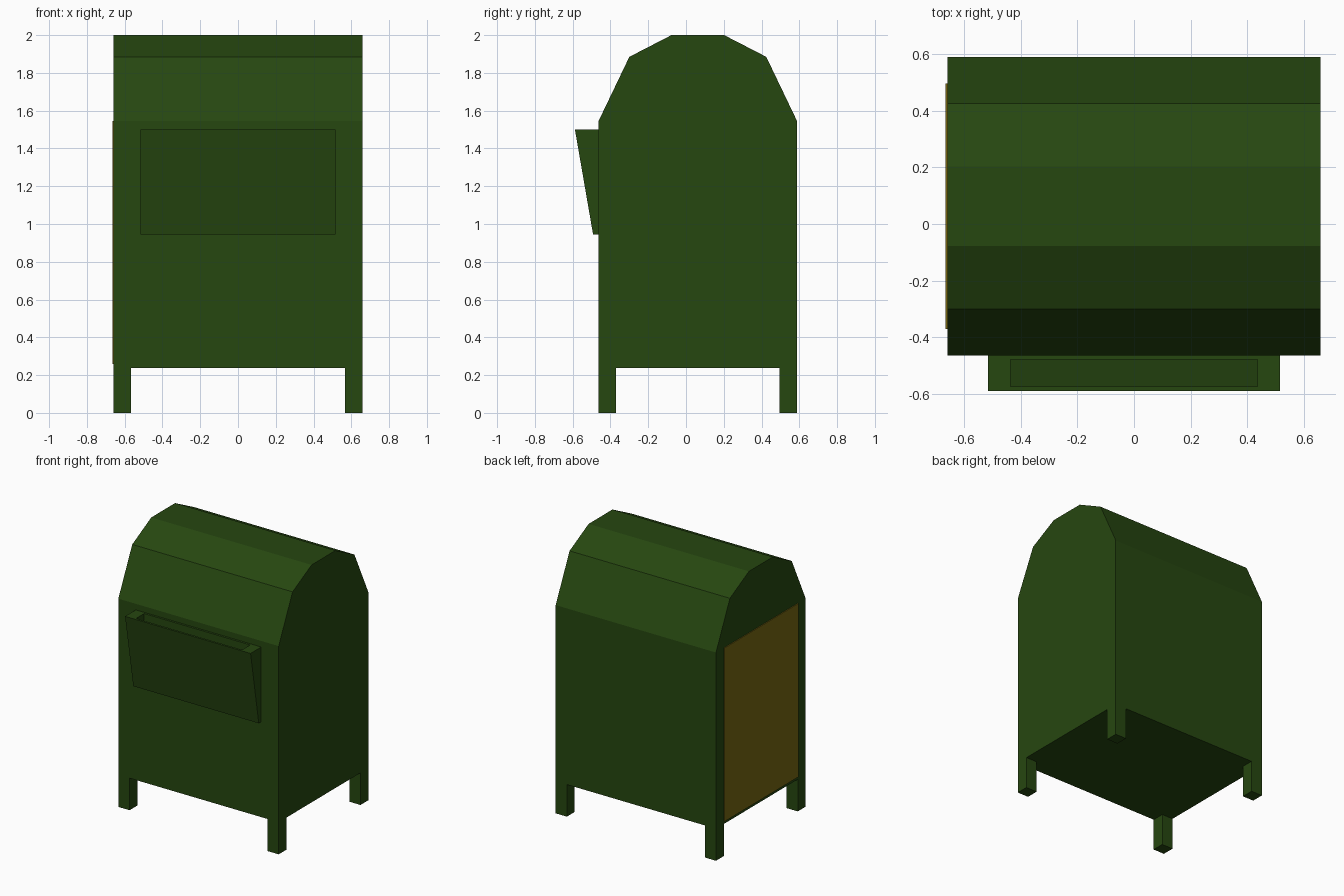
import bpy
import bmesh

default = bpy.data.objects.get("Cube")
if default:
    bpy.data.objects.remove(default, do_unlink=True)


def make_material(name, rgb):
    mat = bpy.data.materials.new(name)
    mat.use_nodes = True
    color = (*rgb, 1.0)
    mat.diffuse_color = color
    mat.node_tree.nodes["Principled BSDF"].inputs["Base Color"].default_value = color
    return mat


GREEN = make_material("dark green", (0.0195, 0.063, 0.0052))
OCHRE = make_material("ochre", (0.18, 0.135, 0.006))


def finish(bm, name, mat):
    bmesh.ops.recalc_face_normals(bm, faces=bm.faces)
    mesh = bpy.data.meshes.new(name)
    bm.to_mesh(mesh)
    bm.free()
    mesh.materials.append(mat)
    obj = bpy.data.objects.new(name, mesh)
    bpy.context.collection.objects.link(obj)
    return obj


def prism(profile, x0, x1):
    """Extrude a (y, z) outline along x."""
    bm = bmesh.new()
    face = bm.faces.new([bm.verts.new((x0, y, z)) for y, z in profile])
    ext = bmesh.ops.extrude_face_region(bm, geom=[face], use_keep_orig=True)
    verts = [g for g in ext["geom"] if isinstance(g, bmesh.types.BMVert)]
    bmesh.ops.translate(bm, verts=verts, vec=(x1 - x0, 0, 0))
    bmesh.ops.recalc_face_normals(bm, faces=bm.faces)
    return bm


def rect(y0, y1, z0, z1):
    return [(y0, z0), (y1, z0), (y1, z1), (y0, z1)]


HALF = 0.658
FRONT, BACK, FLOOR, EAVE = -0.463, 0.588, 0.238, 1.545

# Body with faceted barrel roof
outline = [(FRONT, FLOOR), (FRONT, EAVE), (-0.30, 1.885), (-0.077, 2.0),
           (0.202, 2.0), (0.425, 1.885), (BACK, EAVE), (BACK, FLOOR)]
finish(prism(outline, -HALF, HALF), "body", GREEN)

# Four square legs at the corners
LEG = 0.092
for depth, y in (("front", FRONT), ("back", BACK - LEG)):
    for side, x in (("right", -HALF), ("left", HALF - LEG)):
        finish(prism(rect(y, y + LEG, 0, FLOOR), x, x + LEG),
               f"{depth}_{side}_leg", GREEN)

# Access door on the right side
finish(prism(rect(FRONT + LEG, BACK - LEG, FLOOR + 0.02, EAVE), -HALF - 0.006, -HALF),
       "access_door", OCHRE)

# Wedge-shaped deposit chute with a recessed opening on top
bm = prism([(FRONT, 0.945), (-0.492, 0.945), (-0.588, 1.5), (FRONT, 1.5)], -0.515, 0.515)
bm.faces.ensure_lookup_table()
top = max(bm.faces, key=lambda f: f.calc_center_median().z)
bmesh.ops.inset_individual(bm, faces=[top], thickness=0.022)
for v in top.verts:
    v.co.x *= 0.435 / abs(v.co.x)
floor = bmesh.ops.extrude_discrete_faces(bm, faces=[top])["faces"][0]
for v in floor.verts:
    v.co.z -= 0.08 if v.co.y < -0.52 else 0.06
finish(bm, "deposit_chute", GREEN)
